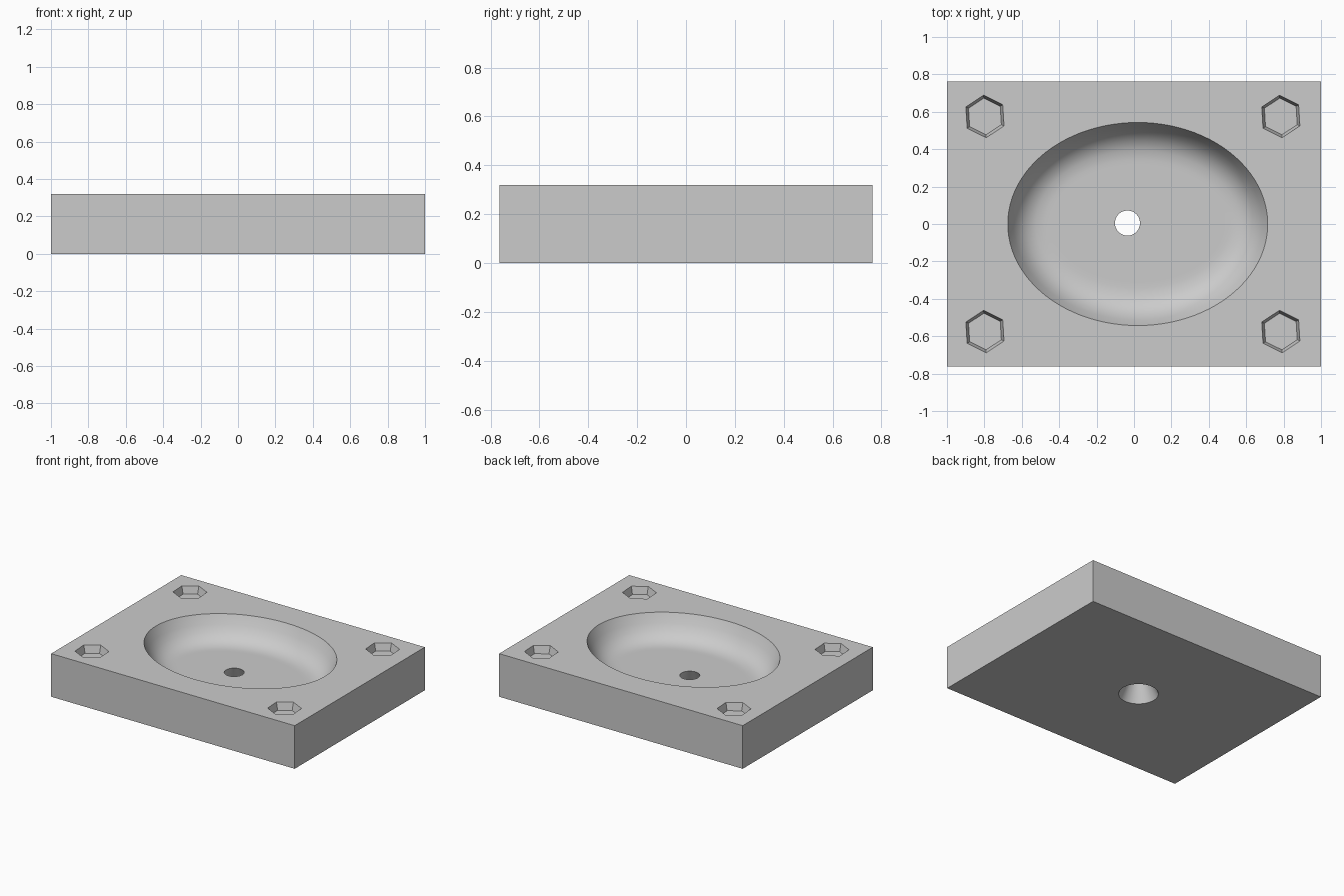
import bpy
import bmesh
from math import cos, sin, pi, radians

if "Cube" in bpy.data.objects:
    bpy.data.objects.remove(bpy.data.objects["Cube"], do_unlink=True)

WIDTH, DEPTH, HEIGHT = 2.0, 1.526, 0.32
FLOOR = 0.146

grey = bpy.data.materials.new("plain grey")
grey.use_nodes = True
colour = (0.6, 0.6, 0.6, 1)
grey.diffuse_color = colour
grey.node_tree.nodes["Principled BSDF"].inputs["Base Color"].default_value = colour


def finish(name, bm):
    """Turn a bmesh into a linked object with the grey material."""
    bmesh.ops.recalc_face_normals(bm, faces=bm.faces)
    mesh = bpy.data.meshes.new(name)
    bm.to_mesh(mesh)
    bm.free()
    mesh.materials.append(grey)
    obj = bpy.data.objects.new(name, mesh)
    bpy.context.collection.objects.link(obj)
    return obj


def loft(name, cx, cy, sections, sides, turn=0.0):
    """Closed solid through stacked elliptical sections (rx, ry, z)."""
    bm = bmesh.new()
    rings = []
    for rx, ry, z in sections:
        angles = [turn + 2 * pi * i / sides for i in range(sides)]
        rings.append([bm.verts.new((cx + rx * cos(a), cy + ry * sin(a), z)) for a in angles])
    for low, high in zip(rings, rings[1:]):
        for i in range(sides):
            j = (i + 1) % sides
            bm.faces.new((low[i], low[j], high[j], high[i]))
    bm.faces.new(rings[0])
    bm.faces.new(rings[-1])
    return finish(name, bm)


# Rectangular block
bm = bmesh.new()
bmesh.ops.create_cube(bm, size=1)
for v in bm.verts:
    v.co.x *= WIDTH
    v.co.y *= DEPTH
    v.co.z = (v.co.z + 0.5) * HEIGHT
block = finish("dish_block", bm)

# Oval basin: inset from the rim and height, rounding into a flat floor
profile = [(0, HEIGHT + 0.05), (0, HEIGHT), (0.03, 0.255), (0.06, 0.21),
           (0.1, 0.172), (0.15, 0.151), (0.2, FLOOR), (0.23, FLOOR)]
basin = [(0.695 - d, 0.543 - d, z) for d, z in profile]
cutters = [loft("basin_cutter", 0.02, 0, basin, 96)]

# Drain hole widening towards the underside
slope = 0.067 / FLOOR
drain = [(0.134 - slope * z, 0.134 - slope * z, z) for z in (-0.02, FLOOR + 0.02)]
cutters.append(loft("drain_cutter", -0.035, 0.005, drain, 48))

# Shallow hexagonal sockets near the corners
socket = [(r, r, HEIGHT + dz) for r, dz in ((0.098, -0.055), (0.114, 0), (0.114, 0.05))]
for x in (-0.797, 0.785):
    for y in (-0.575, 0.575):
        cutters.append(loft("socket_cutter", x, y, socket, 6, radians(93.5)))

# Cut everything out of the block
bpy.ops.object.select_all(action="DESELECT")
block.select_set(True)
bpy.context.view_layer.objects.active = block
for cutter in cutters:
    cutter.hide_render = True
    mod = block.modifiers.new("cut", "BOOLEAN")
    mod.operation = "DIFFERENCE"
    mod.solver = "EXACT"
    mod.object = cutter
    bpy.ops.object.modifier_apply(modifier=mod.name)
    bpy.data.objects.remove(cutter, do_unlink=True)

bpy.ops.object.shade_smooth_by_angle(angle=radians(30))
